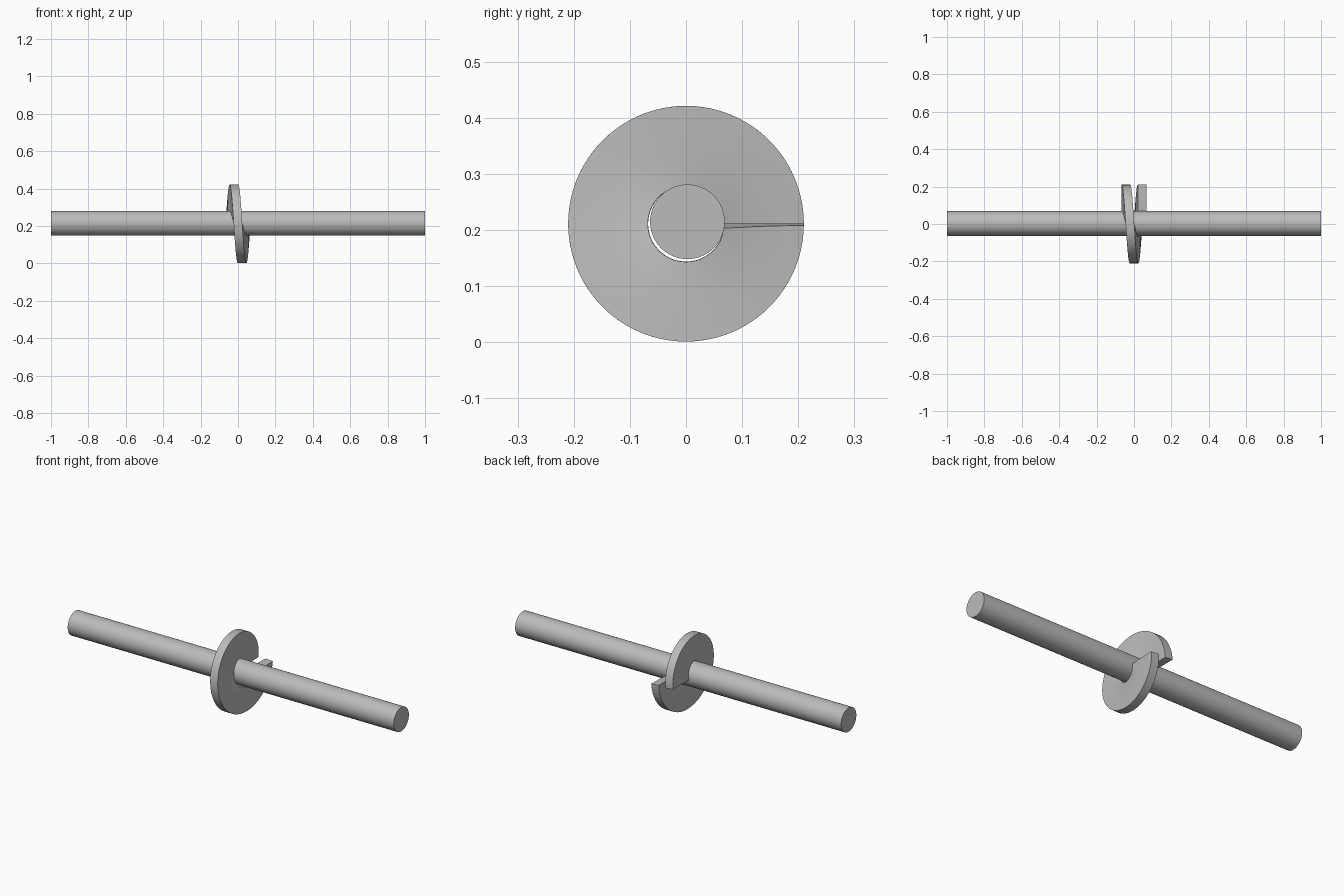
import bpy, bmesh
from math import sin, cos, pi

cube = bpy.data.objects.get("Cube")
if cube:
    bpy.data.objects.remove(cube, do_unlink=True)

AXIS_Z = 0.211
PITCH = 0.087
THICK = 0.046
R_IN, R_OUT = 0.0675, 0.21
TURNS, RINGS = 96, 6

steel = bpy.data.materials.new("grey_steel")
steel.use_nodes = True
grey = (0.5, 0.5, 0.5, 1)
steel.diffuse_color = grey
steel.node_tree.nodes["Principled BSDF"].inputs["Base Color"].default_value = grey


def smooth(obj):
    bpy.ops.object.select_all(action='DESELECT')
    obj.select_set(True)
    bpy.context.view_layer.objects.active = obj
    bpy.ops.object.shade_smooth_by_angle(angle=pi / 6)


# Shaft: long plain rod, sitting slightly off the flight's axis
bpy.ops.mesh.primitive_cylinder_add(vertices=64, radius=0.0665, depth=2,
                                    location=(0, 0.0025, AXIS_Z + 0.0035),
                                    rotation=(0, pi / 2, 0))
shaft = bpy.context.object
shaft.name = "shaft"
shaft.data.materials.append(steel)
smooth(shaft)

# Screw flight: one turn of a helicoid, thickened along its normal
bm = bmesh.new()
rows = []
for j in range(TURNS + 1):
    turn = j / TURNS
    a = 2 * pi * turn
    x = PITCH * turn - (PITCH + THICK) / 2
    radii = [R_IN + (R_OUT - R_IN) * i / RINGS for i in range(RINGS + 1)]
    rows.append([bm.verts.new((x, r * cos(a), r * sin(a))) for r in radii])
for near, far in zip(rows, rows[1:]):
    for i in range(RINGS):
        bm.faces.new((near[i], near[i + 1], far[i + 1], far[i]))
mesh = bpy.data.meshes.new("screw_flight")
bm.to_mesh(mesh)
bm.free()
mesh.materials.append(steel)
flight = bpy.data.objects.new("screw_flight", mesh)
flight.location.z = AXIS_Z
bpy.context.collection.objects.link(flight)
solid = flight.modifiers.new("thickness", 'SOLIDIFY')
solid.thickness = THICK
solid.offset = 1
bpy.context.view_layer.objects.active = flight
bpy.ops.object.select_all(action='DESELECT')
flight.select_set(True)
bpy.ops.object.modifier_apply(modifier=solid.name)
smooth(flight)
